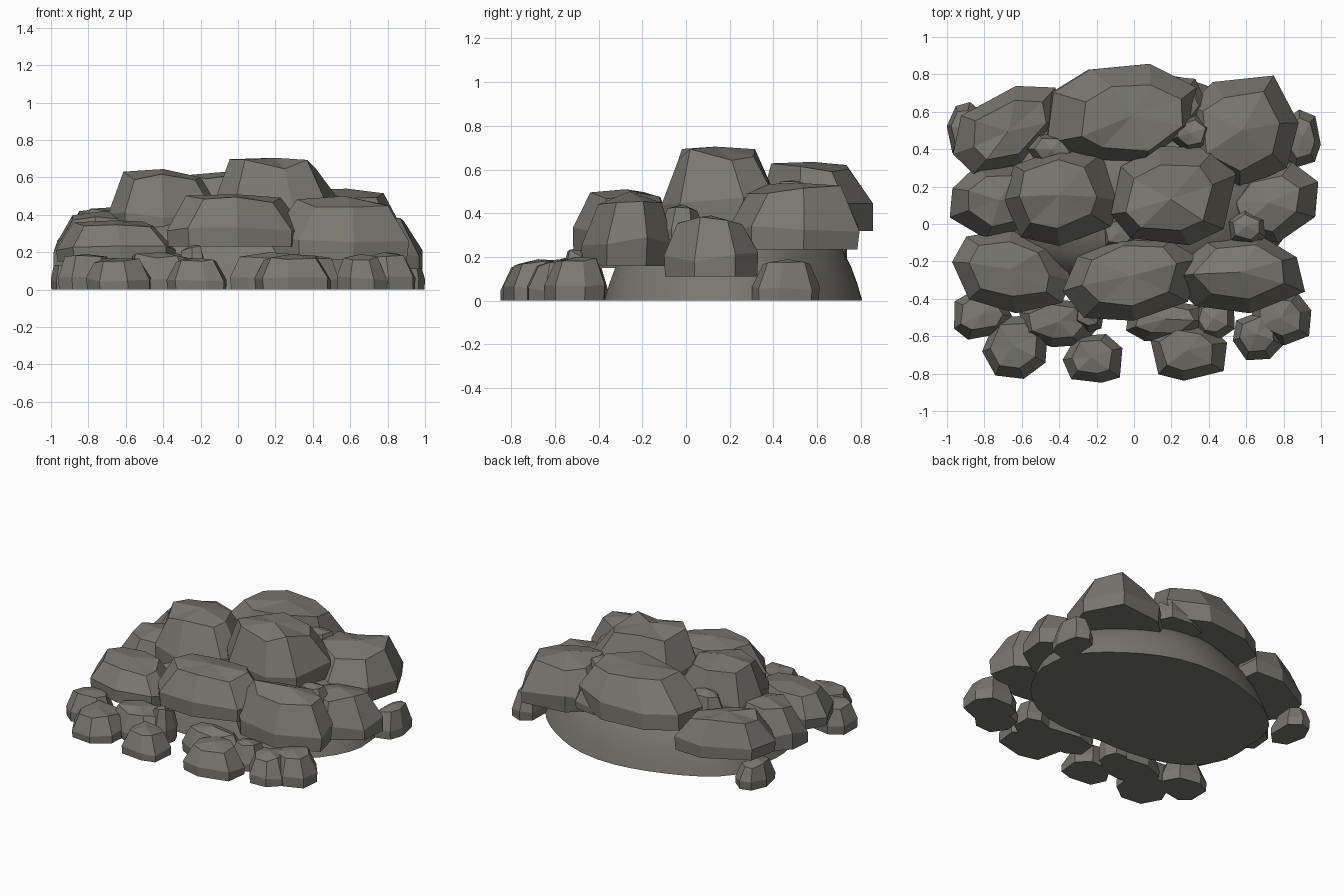
import bpy, bmesh, math, random

if "Cube" in bpy.data.objects:
    bpy.data.objects.remove(bpy.data.objects["Cube"])

stone_mat = bpy.data.materials.new("dark_stone")
stone_mat.diffuse_color = (.19, .185, .162, 1)
stone_mat.use_nodes = True
stone_mat.node_tree.nodes["Principled BSDF"].inputs["Base Color"].default_value = stone_mat.diffuse_color


def make_object(name, rings, apex):
    """Skin stacked rings of points, cap the bottom and fan to an apex."""
    bm = bmesh.new()
    loops = [[bm.verts.new(p) for p in ring] for ring in rings]
    n = len(loops[0])
    for a, b in zip(loops, loops[1:]):
        for i in range(n):
            j = (i + 1) % n
            bm.faces.new((a[i], a[j], b[j], b[i]))
    bm.faces.new(loops[0][::-1])
    tip = bm.verts.new(apex)
    for i in range(n):
        bm.faces.new((loops[-1][i], loops[-1][(i + 1) % n], tip))
    bmesh.ops.recalc_face_normals(bm, faces=bm.faces)
    mesh = bpy.data.meshes.new(name)
    bm.to_mesh(mesh)
    bm.free()
    mesh.materials.append(stone_mat)
    obj = bpy.data.objects.new(name, mesh)
    bpy.context.collection.objects.link(obj)
    return obj


def blunt(v):
    return math.copysign(abs(v) ** .85, v)


def rock(name, x0, x1, y0, y1, z0, z1, sides, phase, seed, skew=0, lean=(-.03, .03)):
    """Faceted stone: flat bottom, wide belt, shoulder and low crown."""
    rnd = random.Random(seed)
    pts = []
    for i in range(sides):
        a = math.radians(phase) + (i + rnd.uniform(-.2, .2)) * math.tau / sides
        r = rnd.uniform(.95, 1.05)
        x, y = r * blunt(math.cos(a)), r * blunt(math.sin(a))
        pts.append((x, y + skew * x))
    # stretch the outline to fill its footprint exactly
    def fit(values, lo, hi):
        a, b = min(values), max(values)
        return [lo + (v - a) / (b - a) * (hi - lo) for v in values]
    xs = fit([p[0] for p in pts], x0, x1)
    ys = fit([p[1] for p in pts], y0, y1)
    cx, cy, h = (x0 + x1) / 2, (y0 + y1) / 2, z1 - z0
    sx, sy = lean[0] * (x1 - x0), lean[1] * (y1 - y0)
    rings = []
    for scale, level, shift in ((.98, 0, 0), (1, .32, .2), (.68, .9, 1)):
        ring = []
        for i in range(sides):
            s = scale * (rnd.uniform(.93, 1.07) if shift == 1 else 1)
            z = z0 + h * (level + (rnd.uniform(-.08, .08) if level else 0))
            ring.append((cx + (xs[i] - cx) * s + sx * shift,
                         cy + (ys[i] - cy) * s + sy * shift, z))
        rings.append(ring)
    make_object(name, rings, (cx + sx, cy + sy, z1))


# Earth mound under the boulders, wider towards the front corners
mound = []
for scale, z in ((1, 0), (.96, .08), (.91, .16), (.84, .24), (.72, .33), (.45, .4)):
    ring = []
    for i in range(40):
        a = i * math.tau / 40
        s = scale * (1 + .02 * math.sin(5 * a + 1))
        if math.sin(a) < 0:
            s *= 1 + .1 * abs(math.sin(2 * a))
        width = .86 if math.cos(a) > 0 else .8
        ring.append((width * s * math.cos(a), .22 + .58 * s * math.sin(a), z))
    mound.append(ring)
base = make_object("mound", mound, (0, .22, .43))
for p in base.data.polygons:
    p.use_smooth = len(p.vertices) <= 4

# Large boulders: (x0, x1, y0, y1, z0, z1, sides, phase), skew, crown lean
boulders = [
    ((-.97, -.40, .27, .74, .19, .44, 7, 30), .5, (.02, -.02)),
    ((-.48, .32, .34, .86, .32, .635, 8, 20), .15, (.09, -.04)),
    ((.28, .88, .18, .79, .235, .54, 7, 60), .1, (0, .03)),
    ((.04, .40, .50, .79, .30, .46, 7, 0), 0, (0, 0)),
    ((-.69, -.07, -.12, .40, .29, .645, 8, 5), 0, (-.03, .03)),
    ((-.12, .55, -.11, .42, .33, .705, 8, 5), .1, (-.03, -.04)),
    ((.50, .99, -.10, .33, .11, .39, 7, 20), .2, (-.05, 0)),
    ((-.99, -.50, -.08, .31, .13, .42, 7, 0), .1, (.05, .03)),
    ((-.97, -.33, -.48, -.03, .15, .37, 8, 0), -.1, (-.02, .03)),
    ((-.38, .37, -.52, -.06, .23, .51, 8, 8), .2, (-.01, .03)),
    ((.18, .91, -.48, -.06, .16, .50, 7, 180), -.1, (.03, .03)),
]
for k, (dims, skew, lean) in enumerate(boulders):
    rock(f"boulder_{k + 1}", *dims, 10 + k, skew, lean)

# Small stones on the ground: x0, x1, y0, y1, height
stones = [
    (-.96, -.65, -.62, -.36, .19), (-.81, -.46, -.83, -.49, .17),
    (-.61, -.17, -.66, -.40, .20), (-.38, -.06, -.85, -.59, .17),
    (-.04, .40, -.63, -.40, .20), (.09, .50, -.84, -.53, .19),
    (.53, .80, -.73, -.46, .19), (.63, .95, -.65, -.37, .20),
    (.32, .54, -.62, -.40, .18), (-.32, -.16, -.58, -.40, .24),
    (-1, -.80, .34, .65, .17), (.81, 1, .30, .61, .19),
]
for k, (x0, x1, y0, y1, h) in enumerate(stones):
    rock(f"ground_stone_{k + 1}", x0, x1, y0, y1, 0, h, 7, k * 23, 50 + k)

# Pebbles wedged between the boulders: x0, x1, y0, y1, z0, z1
wedges = [
    (-.57, -.30, .30, .48, .32, .50), (.20, .42, .38, .58, .38, .55),
    (.50, .71, -.12, .08, .28, .44), (-.18, .02, -.14, .04, .30, .42),
]
for k, w in enumerate(wedges):
    rock(f"wedged_pebble_{k + 1}", *w, 6, k * 17, 80 + k)
